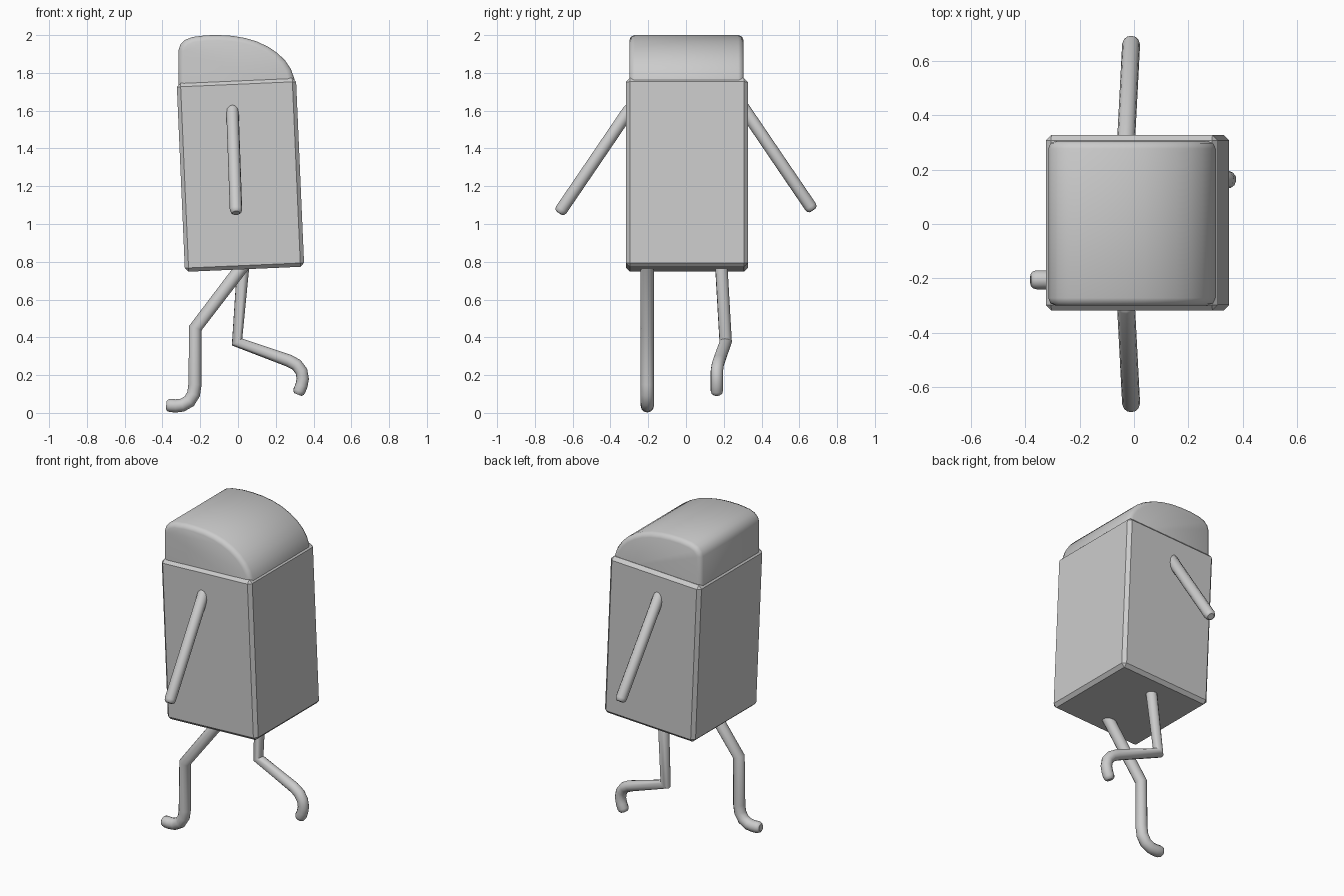
import bpy, bmesh, math
from mathutils import Matrix, Vector

cube = bpy.data.objects.get("Cube")
if cube:
    bpy.data.objects.remove(cube)

grey = bpy.data.materials.new("plain_grey")
grey.use_nodes = True
colour = (0.6, 0.6, 0.6, 1)
grey.diffuse_color = colour
grey.node_tree.nodes["Principled BSDF"].inputs["Base Color"].default_value = colour


def add(name, data):
    obj = bpy.data.objects.new(name, data)
    bpy.context.scene.collection.objects.link(obj)
    data.materials.append(grey)
    bpy.ops.object.select_all(action='DESELECT')
    obj.select_set(True)
    bpy.context.view_layer.objects.active = obj
    return obj


def mesh_from(bm, name):
    mesh = bpy.data.meshes.new(name)
    bmesh.ops.recalc_face_normals(bm, faces=bm.faces)
    bm.to_mesh(mesh)
    bm.free()
    return add(name, mesh)


def limb(name, points, radius=0.033):
    """Round tube through the points, with softened ends."""
    pts = [Vector(p) for p in points]
    first = (pts[1] - pts[0]).normalized()
    last = (pts[-1] - pts[-2]).normalized()
    ends = [(0, 0.6), (0.008, 0.88), (0.022, 1)]
    path = [(pts[0] + first * d, r) for d, r in ends]
    path += [(p, 1) for p in pts[1:-1]]
    path += [(pts[-1] - last * d, r) for d, r in reversed(ends)]
    curve = bpy.data.curves.new(name, 'CURVE')
    curve.dimensions = '3D'
    curve.bevel_depth = radius
    curve.bevel_resolution = 4
    curve.use_fill_caps = True
    spline = curve.splines.new('POLY')
    spline.points.add(len(path) - 1)
    for point, (co, r) in zip(spline.points, path):
        point.co = (*co, 1)
        point.radius = r
    add(name, curve)
    bpy.ops.object.convert(target='MESH')
    bpy.ops.object.shade_smooth_by_angle(angle=math.radians(40))


# Leaning box body with narrow chamfered edges
bm = bmesh.new()
bmesh.ops.create_cube(bm, size=1, matrix=Matrix.Diagonal((0.632, 0.645, 1.0, 1)))
bmesh.ops.bevel(bm, geom=bm.edges[:], offset=0.02, segments=1, affect='EDGES')
body = mesh_from(bm, "body")
body.location = (0.013, 0.005, 1.26)
body.rotation_euler.y = math.radians(-2.5)

# Domed head: side profile extruded across, then softened at its rims
profile = [(-0.315, 1.70), (-0.315, 1.92), (-0.305, 1.95), (-0.28, 1.975),
           (-0.24, 1.99), (-0.17, 1.999), (-0.1, 2.0), (-0.03, 1.996),
           (0.04, 1.984), (0.1, 1.966), (0.16, 1.938), (0.21, 1.904),
           (0.25, 1.865), (0.28, 1.82), (0.298, 1.77), (0.305, 1.70)]
bm = bmesh.new()
side = bm.faces.new([bm.verts.new((x, -0.3, z)) for x, z in profile])
new = bmesh.ops.extrude_face_region(bm, geom=[side])["geom"]
bmesh.ops.translate(bm, vec=(0, 0.605, 0), verts=[v for v in new if isinstance(v, bmesh.types.BMVert)])
rims = [e for e in bm.edges if abs(e.verts[0].co.y - e.verts[1].co.y) < 0.01
        and max(v.co.z for v in e.verts) > 1.71]
bmesh.ops.bevel(bm, geom=rims, offset=0.028, segments=2, profile=0.5, affect='EDGES')
mesh_from(bm, "head_dome")
bpy.ops.object.shade_smooth_by_angle(angle=math.radians(50))

# Straight arms slanting outward
for name, s, drop in (("left_arm", 1, 0), ("right_arm", -1, 0.015)):
    limb(name, [(-0.03, s * 0.29, 1.635 - drop), (-0.02, s * 0.48, 1.355 - drop),
                (-0.01, s * 0.672, 1.073 - drop)])

# Standing leg and lifted leg, bent at the knee with curled feet
limb("standing_leg", [(0.05, -0.205, 0.81), (-0.225, -0.205, 0.45), (-0.228, -0.205, 0.15),
                      (-0.235, -0.205, 0.1), (-0.258, -0.205, 0.062), (-0.295, -0.205, 0.041),
                      (-0.33, -0.205, 0.037), (-0.38, -0.205, 0.041)], 0.035)
limb("lifted_leg", [(0.03, 0.185, 0.81), (-0.005, 0.21, 0.375), (0.27, 0.175, 0.276),
                    (0.31, 0.168, 0.254), (0.336, 0.163, 0.22), (0.343, 0.163, 0.18),
                    (0.336, 0.163, 0.145), (0.317, 0.163, 0.097)], 0.033)
